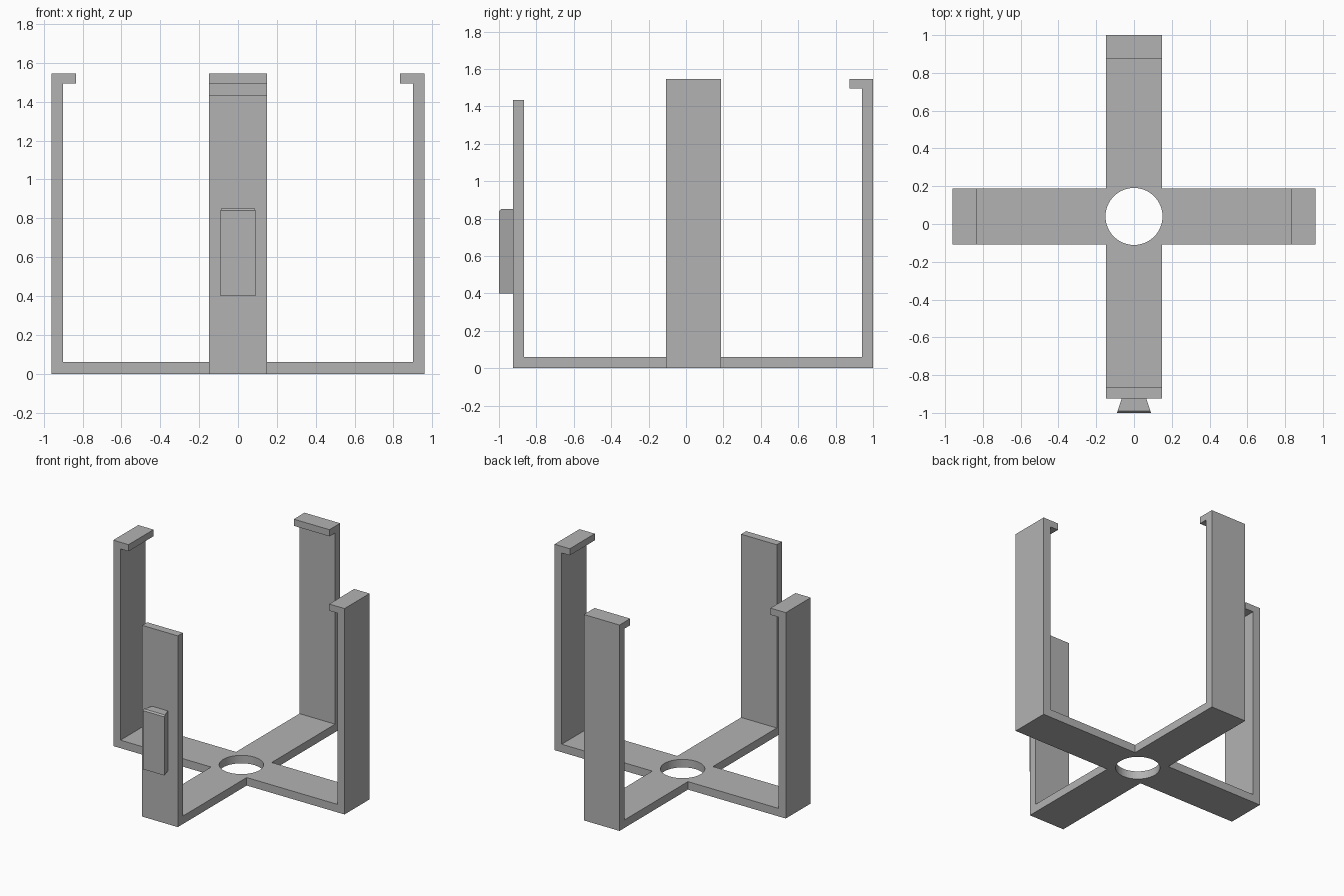
import bpy, bmesh
from mathutils import Vector

if "Cube" in bpy.data.objects:
    bpy.data.objects.remove(bpy.data.objects["Cube"])

HALF = 0.148              # half width of every strap
THICK = 0.06              # sheet thickness
CY = 0.04                 # y of the hub centre
SIDE, BACK, FRONT = 0.96, 1.0, -0.925
TALL, SHORT = 1.545, 1.435
LIP_REACH, LIP_THICK = 0.127, 0.05

grey = bpy.data.materials.new("plain_grey")
grey.use_nodes = True
colour = (0.45, 0.45, 0.45, 1)
grey.diffuse_color = colour
grey.node_tree.nodes["Principled BSDF"].inputs["Base Color"].default_value = colour


def prism(name, outline, sweep):
    """Extrude a closed 3D outline along a vector."""
    bm = bmesh.new()
    face = bm.faces.new([bm.verts.new(p) for p in outline])
    result = bmesh.ops.extrude_face_region(bm, geom=[face])
    moved = [v for v in result["geom"] if isinstance(v, bmesh.types.BMVert)]
    bmesh.ops.translate(bm, verts=moved, vec=Vector(sweep))
    bmesh.ops.recalc_face_normals(bm, faces=bm.faces)
    mesh = bpy.data.meshes.new(name)
    bm.to_mesh(mesh)
    bm.free()
    mesh.materials.append(grey)
    obj = bpy.data.objects.new(name, mesh)
    bpy.context.collection.objects.link(obj)
    return obj


# Cross-shaped base with a round hole at the hub
x1, y0, y1 = SIDE - THICK, FRONT + THICK, BACK - THICK
lo, hi = CY - HALF, CY + HALF
right_half = [(HALF, y0), (HALF, lo), (x1, lo), (x1, hi), (HALF, hi), (HALF, y1)]
cross = right_half + [(-x, y) for x, y in reversed(right_half)]
base = prism("cross_base", [(x, y, 0) for x, y in cross], (0, 0, THICK))

bpy.ops.mesh.primitive_cylinder_add(vertices=64, radius=0.151, depth=1, location=(0, CY, 0))
cutter = bpy.context.object
cutter.name = "hub_hole_cutter"
cutter.data.materials.append(grey)
cut = base.modifiers.new("hub_hole", "BOOLEAN")
cut.operation, cut.solver, cut.object = "DIFFERENCE", "EXACT", cutter
bpy.context.view_layer.objects.active = base
bpy.ops.object.modifier_apply(modifier=cut.name)
bpy.data.objects.remove(cutter)

# Hooked posts: (distance inward from the outer face, height)
hook = [(0, 0), (THICK, 0), (THICK, TALL - LIP_THICK), (LIP_REACH, TALL - LIP_THICK),
        (LIP_REACH, TALL), (0, TALL)]
for name, side in (("left_post", 1), ("right_post", -1)):
    prism(name, [(side * (SIDE - d), lo, z) for d, z in hook], (0, 2 * HALF, 0))
prism("back_post", [(-HALF, BACK - d, z) for d, z in hook], (2 * HALF, 0, 0))

# Plain shorter front post
plain = [(FRONT, 0), (y0, 0), (y0, SHORT), (FRONT, SHORT)]
prism("front_post", [(-HALF, y, z) for y, z in plain], (2 * HALF, 0, 0))

# Dovetail mount on the front post, with a small chamfer on its top front edge
tail = [(-0.065, FRONT), (0.065, FRONT), (0.09, -1), (-0.09, -1)]
mount = prism("dovetail_mount", [(x, y, 0.40) for x, y in tail], (0, 0, 0.45))
bm = bmesh.new()
bm.from_mesh(mount.data)
edge = [e for e in bm.edges if all(v.co.z > 0.8 and v.co.y < -0.99 for v in e.verts)]
bmesh.ops.bevel(bm, geom=edge, offset=0.01, segments=1, affect="EDGES")
bm.to_mesh(mount.data)
bm.free()
